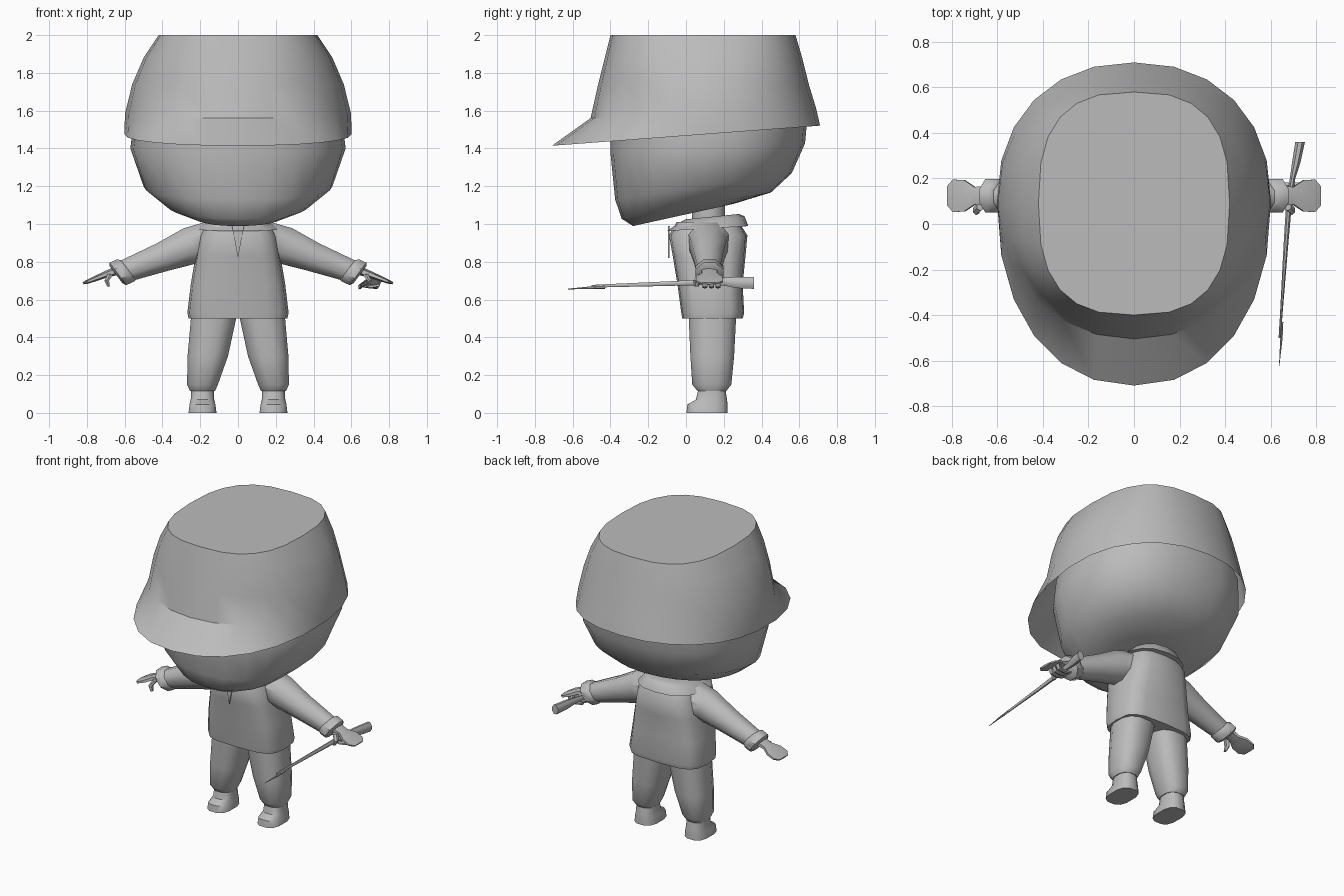
import bpy, bmesh, math
from mathutils import Vector

grey = bpy.data.materials.new("plain grey")
grey.diffuse_color = (0.5, 0.5, 0.5, 1)


def spow(v, p):
    return math.copysign(abs(v) ** p, v)


def ring(z, cx, rx, yf, yb, tilt=0.0, e=2.0, n=24, ym=None):
    """Rounded horizontal section; front and back depth differ, z tilts with y."""
    ym = (yf + yb) / 2 if ym is None else ym
    pts = []
    for i in range(n):
        a = 2 * math.pi * (i + 0.5 * (n < 16)) / n
        c, s = spow(math.cos(a), 2 / e), spow(math.sin(a), 2 / e)
        y = ym + s * ((yb - ym) if s > 0 else (ym - yf))
        pts.append(Vector((cx + rx * c, y, z + tilt * (y - 0.1))))
    return pts


def section(centre, u, v, ru, rv, n=8):
    """Elliptical section spanned by two axes, for limbs and the rifle."""
    out = []
    for i in range(n):
        a = 2 * math.pi * (i + 0.5) / n
        out.append(Vector(centre) + u * ru * math.cos(a) + v * rv * math.sin(a))
    return out


def loft(name, rings, cap_start=True, cap_end=True, mirror=False, angle=40):
    bm = bmesh.new()
    vs = [[bm.verts.new(p) for p in r] for r in rings]
    n = len(vs[0])
    for a, b in zip(vs, vs[1:]):
        for i in range(n):
            j = (i + 1) % n
            bm.faces.new((a[i], a[j], b[j], b[i]))
    if cap_start:
        bm.faces.new(vs[0])
    if cap_end:
        bm.faces.new(vs[-1])
    bmesh.ops.recalc_face_normals(bm, faces=bm.faces[:])
    me = bpy.data.meshes.new(name)
    bm.to_mesh(me)
    bm.free()
    me.materials.append(grey)
    ob = bpy.data.objects.new(name, me)
    bpy.context.collection.objects.link(ob)
    bpy.ops.object.select_all(action='DESELECT')
    ob.select_set(True)
    bpy.context.view_layer.objects.active = ob
    bpy.ops.object.shade_smooth_by_angle(angle=math.radians(angle))
    if mirror:
        ob.modifiers.new("mirror", 'MIRROR').use_mirror_merge = False
    return ob


# Hat: flat-topped crown flowing into a brim that peaks at the front, open below
loft("hat", [
    ring(2.00, 0, 0.42, -0.40, 0.58, 0, 2.7),
    ring(1.88, 0, 0.50, -0.43, 0.615, 0, 2.4),
    ring(1.74, 0, 0.56, -0.465, 0.65, 0, 2.2, ym=0.1),
    ring(1.585, 0, 0.598, -0.505, 0.69, 0.04, 2.1, ym=0.1),
    ring(1.475, 0, 0.602, -0.71, 0.71, 0.075, 2.2, ym=0.1)], cap_end=False)

# Head: wide at the temples, jaw slanting up to the back
loft("head", [
    ring(1.56, 0, 0.55, -0.40, 0.645, 0.05, 2.3),
    ring(1.40, 0, 0.57, -0.40, 0.63, 0.05, 2.3),
    ring(1.20, 0, 0.50, -0.375, 0.56, 0.15, 2.3),
    ring(1.105, 0, 0.37, -0.34, 0.45, 0.177, 2.3),
    ring(1.073, 0, 0.24, -0.28, 0.25, 0.22, 2.3)], angle=60)

# Neck and flared collar
loft("neck", [ring(1.12, 0, 0.09, 0.03, 0.21, n=12),
              ring(0.98, 0, 0.09, 0.03, 0.21, n=12)])
loft("collar", [
    ring(1.035, 0, 0.13, 0.00, 0.28, 0.1, 2.3, n=16),
    ring(1.02, 0, 0.17, -0.04, 0.31, 0.1, 2.4, n=16),
    ring(0.975, 0, 0.22, -0.10, 0.33, 0.06, 2.4, n=16)], angle=50)

# Jacket: boxy coat, deeper at the chest and wider at the hem
loft("jacket", [
    ring(1.01, 0, 0.17, -0.05, 0.28, 0, 3, n=16),
    ring(0.94, 0, 0.205, -0.09, 0.325, 0, 3.2, n=16),
    ring(0.83, 0, 0.225, -0.07, 0.315, 0, 3.4, n=16),
    ring(0.68, 0, 0.25, -0.045, 0.30, 0, 3.6, n=16),
    ring(0.53, 0, 0.268, -0.025, 0.308, 0, 3.6, n=16),
    ring(0.50, 0, 0.262, -0.02, 0.30, 0, 3.6, n=16)])

# Shirt front: thin pointed plate at the opening
loft("shirt_front", [
    [Vector((-0.032, y, 0.99)), Vector((0.032, y, 0.99)), Vector((0, y - 0.002, 0.82))]
    for y in (-0.094, -0.086)])

# Trouser legs and boots
loft("leg", [
    ring(0.53, 0.125, 0.125, 0.01, 0.27, 0, 2.6, 12),
    ring(0.30, 0.160, 0.110, 0.02, 0.258, 0, 2.5, 12),
    ring(0.15, 0.188, 0.084, 0.03, 0.243, 0, 2.4, 12),
    ring(0.115, 0.188, 0.068, 0.06, 0.215, 0, 2.4, 12)], mirror=True)
loft("boot", [
    ring(0.13, 0.188, 0.062, 0.065, 0.21, 0, 2.5, 12),
    ring(0.07, 0.188, 0.064, 0.05, 0.22, 0, 2.5, 12),
    ring(0.045, 0.188, 0.070, 0.005, 0.222, 0, 2.8, 12),
    ring(0.0, 0.188, 0.076, 0.0, 0.222, 0, 2.8, 12)], mirror=True)

# Sleeves, turned-back cuffs and flat hands along a drooping axis
X, Y, Z = Vector((1, 0, 0)), Vector((0, 1, 0)), Vector((0, 0, 1))
side = Vector((0.38, 0, 0.925))


def limb(name, rows, up, n=8):
    return loft(name, [section((x, y, z), Y, up, ry, rv, n)
                       for x, y, z, ry, rv in rows], mirror=True, angle=45)


limb("sleeve", [(0.14, 0.12, 0.915, 0.12, 0.11),
                (0.25, 0.12, 0.885, 0.105, 0.108),
                (0.40, 0.12, 0.825, 0.085, 0.085),
                (0.60, 0.122, 0.750, 0.065, 0.065)], side)
cuff_up = Vector((0.6, 0, 0.8))
limb("cuff", [(0.575, 0.124, 0.757, 0.066, 0.066),
              (0.595, 0.124, 0.754, 0.080, 0.080),
              (0.635, 0.124, 0.736, 0.080, 0.080),
              (0.645, 0.124, 0.731, 0.062, 0.062)], cuff_up)
limb("hand", [(0.63, 0.124, 0.757, 0.050, 0.025),
              (0.70, 0.124, 0.733, 0.045, 0.018),
              (0.745, 0.124, 0.715, 0.080, 0.015),
              (0.795, 0.124, 0.695, 0.082, 0.011),
              (0.82, 0.124, 0.686, 0.050, 0.006)], side, 6)

# Thumbs hanging below the palms
loft("thumb", [section((0.675, 0.08, 0.735), X, Y, 0.018, 0.022, 6),
               section((0.695, 0.06, 0.70), X, Y, 0.014, 0.02, 6),
               section((0.685, 0.055, 0.668), X, Y, 0.008, 0.012, 6)], mirror=True)

# Fingers curled around the rifle
for k in range(3):
    y = 0.10 + 0.035 * k
    loft("curled_finger", [section((x, y, z), Y, Z, 0.015, 0.010, 6) for x, z in
                           ((0.76, 0.705), (0.745, 0.675), (0.70, 0.668), (0.655, 0.676))])

# Rifle: stock and barrel tapering forward, with a bayonet
loft("rifle", [section((x, y, z), X, Z, rx, rz, 8) for y, x, z, rx, rz in (
    (0.36, 0.730, 0.688, 0.023, 0.034),
    (0.27, 0.713, 0.690, 0.020, 0.032),
    (0.20, 0.697, 0.695, 0.013, 0.022),
    (0.10, 0.682, 0.692, 0.014, 0.016),
    (-0.10, 0.667, 0.684, 0.011, 0.013),
    (-0.40, 0.647, 0.674, 0.006, 0.009),
    (-0.50, 0.640, 0.670, 0.005, 0.008))])
loft("bayonet", [section((x, y, z), X, Z, rx, rz, 6) for y, x, z, rx, rz in (
    (-0.43, 0.651, 0.666, 0.006, 0.009),
    (-0.50, 0.648, 0.663, 0.006, 0.007),
    (-0.625, 0.638, 0.656, 0.001, 0.002))])
